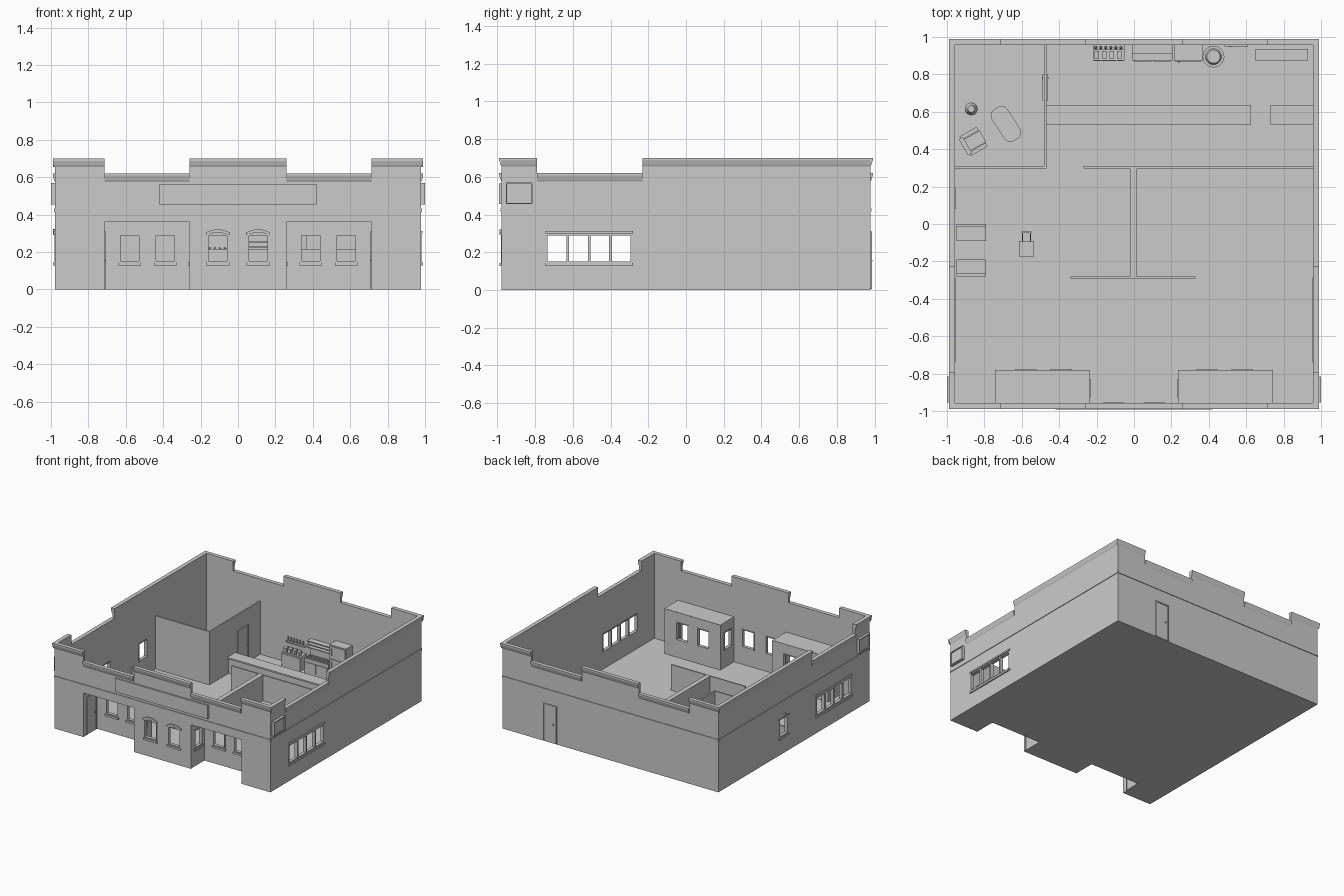
import bpy, bmesh, math
from mathutils import Matrix, Vector

if "Cube" in bpy.data.objects:
    bpy.data.objects.remove(bpy.data.objects["Cube"])

I = Matrix.Identity(4)
OUT, INN = 0.978, 0.957
MID, T = (OUT + INN) / 2, OUT - INN


def finish(name, bm, m=I):
    bmesh.ops.recalc_face_normals(bm, faces=bm.faces)
    bm.transform(m)
    me = bpy.data.meshes.new(name)
    bm.to_mesh(me)
    bm.free()
    ob = bpy.data.objects.new(name, me)
    bpy.context.collection.objects.link(ob)
    return ob


def box(name, x0, x1, y0, y1, z0, z1, m=I):
    bm = bmesh.new()
    s = Matrix.Diagonal((x1 - x0, y1 - y0, z1 - z0, 1))
    c = Matrix.Translation(((x0 + x1) / 2, (y0 + y1) / 2, (z0 + z1) / 2))
    bmesh.ops.create_cube(bm, size=1, matrix=c @ s)
    return finish(name, bm, m)


def cyl(name, x, y, z0, z1, r0, r1=None, n=24, m=I):
    bm = bmesh.new()
    bmesh.ops.create_cone(bm, cap_ends=True, segments=n, radius1=r0, radius2=r0 if r1 is None else r1,
                          depth=z1 - z0, matrix=Matrix.Translation((x, y, (z0 + z1) / 2)))
    ob = finish(name, bm, m)
    for p in ob.data.polygons:
        p.use_smooth = len(p.vertices) == 4
    return ob


def prism(name, pts, vec):
    bm = bmesh.new()
    f = bm.faces.new([bm.verts.new(p) for p in pts])
    g = bmesh.ops.extrude_face_region(bm, geom=[f], use_keep_orig=True)
    bmesh.ops.translate(bm, vec=vec, verts=[v for v in g['geom'] if isinstance(v, bmesh.types.BMVert)])
    return finish(name, bm)


def place(axis, pos, u, z):
    return Vector((u, pos, z)) if axis == 'x' else Vector((pos, u, z))


def wall(name, axis, pos, u0, u1, z0, z1, holes=(), t=T):
    """Upright panel along an axis, with rectangular openings (u0, u1, z0, z1)."""
    us = sorted({u0, u1} | {h for o in holes for h in o[:2]})
    zs = sorted({z0, z1} | {h for o in holes for h in o[2:]})
    bm, vs = bmesh.new(), {}
    for a, b in zip(us, us[1:]):
        for c, d in zip(zs, zs[1:]):
            u, z = (a + b) / 2, (c + d) / 2
            if any(o[0] < u < o[1] and o[2] < z < o[3] for o in holes):
                continue
            q = [(a, c), (b, c), (b, d), (a, d)]
            for k in q:
                if k not in vs:
                    vs[k] = bm.verts.new(place(axis, pos, *k))
            bm.faces.new([vs[k] for k in q])
    ob = finish(name, bm)
    mod = ob.modifiers.new('thickness', 'SOLIDIFY')
    mod.thickness, mod.offset = t, 0
    return ob


def wbox(name, axis, p0, p1, u0, u1, z0, z1):
    if axis == 'x':
        return box(name, u0, u1, min(p0, p1), max(p0, p1), z0, z1)
    return box(name, min(p0, p1), max(p0, p1), u0, u1, z0, z1)


def window(axis, pos, u0, u1, side, hood=True, t=T, z0=.15, z1=.29):
    """Frame, sill and arched hood around an opening."""
    wall('window_frame', axis, pos, u0 - .006, u1 + .006, z0 - .006, z1 + .006,
         [(u0 + .002, u1 - .002, z0 + .002, z1 - .002)], t + .006)
    face = pos + side * t / 2
    wbox('window_sill', axis, face, face + side * .01, u0 - .01, u1 + .01, z0 - .022, z0 - .006)
    if hood:
        n, c, w = 8, (u0 + u1) / 2, (u1 - u0) / 2 + .012
        arc = [(c + w * (2 * i / n - 1), .018 * (1 - (2 * i / n - 1) ** 2)) for i in range(n + 1)]
        pts = [place(axis, face, u, z1 + .014 + h) for u, h in arc]
        pts += [place(axis, face, u, z1 + .002 + h * .6) for u, h in reversed(arc)]
        prism('window_hood', pts, place(axis, side * .01, 0, 0))


def door(axis, face, u0, u1, side, knob_u, h=.3):
    """Door leaf with raised casing and a knob."""
    wbox('door_leaf', axis, face, face + side * .003, u0, u1, .005, h)
    wall('door_casing', axis, face + side * .003, u0 - .01, u1 + .01, .005, h + .01, [(u0, u1, .005, h)], .01)
    p = place(axis, face + side * .006, knob_u, .155)
    box('door_knob', p.x - .005, p.x + .005, p.y - .005, p.y + .005, p.z - .005, p.z + .005)


# Outer walls with stepped parapets
LOW = .62
fx = [(-.715, -.258), (.258, .715)]
notch = [(a, b, LOW, .7) for a, b in fx]
sidewin = [(-.735 + i * .1135, -.632 + i * .1135, .15, .29) for i in range(4)]
midwin = [(-.16, -.056, .15, .29), (.056, .16, .15, .29)]
step = [(-.79, -.23, LOW, .7)]
wall('front_wall', 'x', -MID, -OUT, OUT, 0, .7, notch + midwin + [(a, b, 0, .36) for a, b in fx])
wall('back_wall', 'x', MID, -OUT, OUT, 0, .7, notch)
wall('right_wall', 'y', MID, -INN, INN, 0, .7, step + sidewin)
wall('left_wall', 'y', -MID, -INN, INN, 0, .7, step + sidewin + [(.085, .19, .15, .29)])

# Sloped cornice and string course
long_runs = [(-.99, -.715, .7), (-.715, -.258, LOW), (-.258, .258, .7), (.258, .715, LOW), (.715, .99, .7)]
side_runs = [(-OUT, -.79, .7), (-.79, -.23, LOW), (-.23, OUT, .7)]
for axis, runs in (('x', long_runs), ('y', side_runs)):
    for s in (-1, 1):
        for a, b, z in runs:
            prof = [(OUT, z), (OUT, z - .045), (OUT + .005, z - .035), (OUT + .012, z - .012), (OUT + .012, z)]
            prism('cornice', [place(axis, s * p, a, q) for p, q in prof], place(axis, 0, b - a, 0))
        wbox('string_course', axis, s * OUT, s * (OUT + .005), -OUT, OUT, .415, .432)

# Signs
box('front_sign', -.42, .42, -.992, -OUT, .455, .565)
for s in (-1, 1):
    wall('side_sign_frame', 'y', s * .989, -.955, -.815, .455, .57, [(-.948, -.822, .462, .563)], .022)
    wbox('side_sign_panel', 'y', s * OUT, s * .992, -.948, -.822, .462, .563)

# Floor cut out under the entrance recesses
box('floor_main', -INN, INN, -.79, INN, 0, .005)
for a, b in ((-INN, -.72), (-.25, .25), (.72, INN)):
    box('floor_front', a, b, -INN, -.79, 0, .005)

# Entrance recesses, mirrored
for s in (-1, 1):
    lo, hi = sorted((s * .235, s * .742))
    wins = [tuple(sorted((s * a, s * b))) for a, b in ((.338, .44), (.528, .63))]
    wall('recess_back', 'x', -.79, lo, hi, 0, .37, [(a, b, .15, .29) for a, b in wins])
    for a, b in wins:
        window('x', -.79, a, b, -1, hood=False)
    wall('recess_inner_side', 'y', s * .246, -INN, -.80, 0, .37, [(-.925, -.835, .15, .29)])
    window('y', s * .246, -.925, -.835, s, hood=False)
    wall('recess_outer_side', 'y', s * .729, -INN, -.80, 0, .37, t=.026)
    door('y', s * .716, -.93, -.82, -s, -.835)
    box('recess_ceiling', lo, hi, -INN, -.78, .36, .374)

# Window trim and back door
for a, b, _, _ in midwin:
    window('x', -MID, a, b, -1)
for s in (-1, 1):
    for a, b, _, _ in sidewin:
        window('y', s * MID, a, b, s, hood=False)
    wbox('window_lintel', 'y', s * OUT, s * (OUT + .008), -.745, -.28, .3, .312)
window('y', -MID, .085, .19, -1)
door('x', OUT, .495, .6, 1, .515)
door('x', INN, .495, .6, -1, .515)

# Back room and low partitions
box('room_front_wall', -INN, -.468, .298, .31, 0, .44)
box('room_side_wall', -.48, -.468, .31, INN, 0, .44)
door('y', -.468, .67, .79, 1, .78)
door('y', -.48, .67, .79, -1, .78)
box('partition_rear', -.27, INN, .298, .31, 0, .215)
box('partition_stem', -.022, .016, -.28, .3, 0, .215)
box('partition_front', -.34, .33, -.292, -.28, 0, .215)

# Service counter
for a, b in ((-.468, .625), (.73, INN)):
    box('counter_body', a, b, .545, .62, 0, .13)
    box('counter_top', a, b, .53, .635, .13, .142)

# Back-wall equipment
box('drinks_cabinet', -.22, -.05, .875, INN, 0, .12)
for i in range(4):
    box('cabinet_door', -.215 + i * .041, -.178 + i * .041, .872, .875, .01, .11)
    box('small_dispenser', -.212 + i * .04, -.186 + i * .04, .885, .925, .12, .155)
box('drinks_shelf', -.22, -.05, .93, INN, .18, .19)
for i in range(6):
    cyl('bottle', -.205 + i * .027, .943, .19, .225, .008, .004, 8)
box('range_body', -.01, .205, .875, INN, 0, .13)
for i in range(2):
    box('range_door', .0 + i * .103, .093 + i * .103, .87, .875, .02, .1)
for i in range(5):
    box('grill_bar', .0, .195, .882 + i * .012, .886 + i * .012, .13, .137)
box('range_back', -.01, .205, .945, INN, .13, .25)
for z in (.2, .225, .25):
    box('range_shelf', -.01, .205, .91, INN, z, z + .007)
box('fridge_body', .215, .365, .875, INN, 0, .3)
for z0, z1 in ((.01, .185), (.195, .29)):
    box('fridge_door', .22, .36, .869, .875, z0, z1)
    box('fridge_handle', .235, .242, .862, .869, z0 + .02, z1 - .02)
cyl('bin_body', .425, .895, .005, .14, .045, .055)
cyl('bin_rim', .425, .895, .14, .155, .058)
cyl('bin_lid', .425, .895, .155, .17, .043, .035)
box('bench_seat', .65, .93, .875, .935, .095, .105)
for x in (.655, .915):
    box('bench_leg', x, x + .01, .88, .93, 0, .095)

# Booth seats and loose chair
for y0, d in ((0, -1), (-.28, 1)):
    wbox('booth_seat', 'x', y0, y0 + d * .09, -.95, -.79, .005, .065)
    wbox('booth_back', 'x', y0, y0 + d * .015, -.95, -.79, .065, .14)
box('chair_seat', -.615, -.535, -.175, -.09, .06, .07)
box('chair_back', -.602, -.548, -.048, -.04, .1, .15)
for x in (-.61, -.547):
    for y in (-.17, -.1):
        box('chair_leg', x, x + .007, y, y + .007, .005, .06)
for x in (-.6, -.556):
    prism('chair_post', [(x, -.095, .065), (x, -.085, .065), (x, -.04, .15), (x, -.05, .15)], (.006, 0, 0))

# Armchair, low table and lamp in the back room
m = Matrix.Translation((-.86, .44, 0)) @ Matrix.Rotation(math.radians(30), 4, 'Z')
box('armchair_base', -.05, .055, -.05, .05, .02, .055, m)
box('armchair_cushion', -.035, .06, -.035, .035, .055, .072, m)
box('armchair_back', -.06, -.035, -.05, .05, .02, .14, m)
for s in (-1, 1):
    box('armchair_arm', -.05, .055, min(s * .038, s * .06), max(s * .038, s * .06), .01, .095, m)
table = box('low_table_top', -.05, .05, -.1, .1, .06, .07,
            Matrix.Translation((-.685, .535, 0)) @ Matrix.Rotation(math.radians(33), 4, 'Z'))
bm = bmesh.new()
bm.from_mesh(table.data)
up = [e for e in bm.edges if abs(e.verts[0].co.z - e.verts[1].co.z) > .005]
bmesh.ops.bevel(bm, geom=up, offset=.04, segments=6, profile=.5, affect='EDGES')
bm.to_mesh(table.data)
bm.free()
cyl('low_table_leg', -.685, .535, .005, .06, .02)
cyl('lamp_base', -.87, .615, .005, .015, .028)
cyl('lamp_pole', -.87, .615, .015, .2, .005, n=8)
cyl('lamp_shade', -.87, .615, .2, .25, .034, .018)
